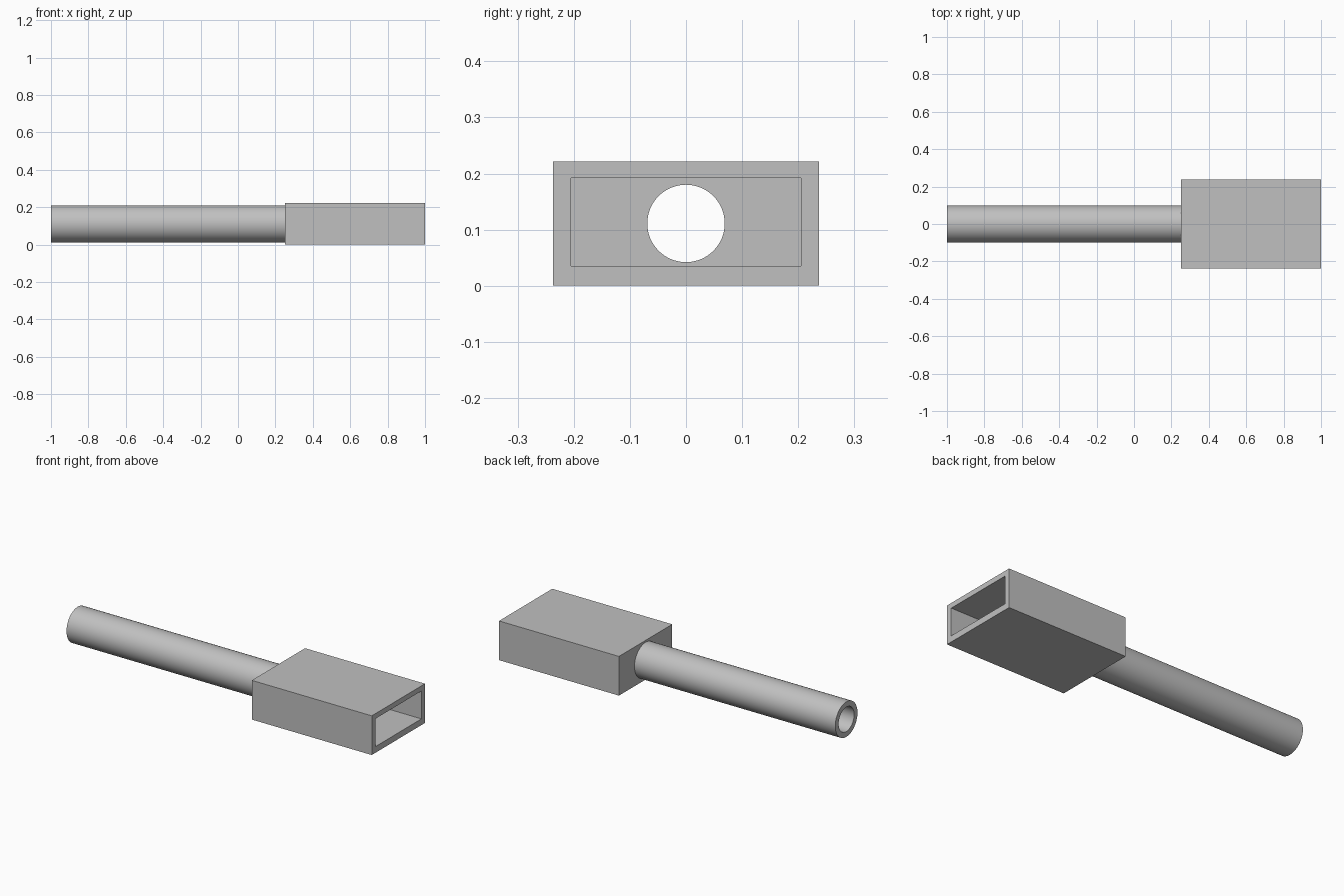
import bpy
from math import pi, radians

if "Cube" in bpy.data.objects:
    bpy.data.objects.remove(bpy.data.objects["Cube"], do_unlink=True)

AXIS_Z = 0.111
JOINT_X = 0.252
WALL = 0.032

grey = bpy.data.materials.new("plain grey")
grey.use_nodes = True
colour = (0.53, 0.53, 0.53, 1)
grey.diffuse_color = colour
grey.node_tree.nodes["Principled BSDF"].inputs["Base Color"].default_value = colour


def block(name, low, high):
    """Box between two corners."""
    centre = [(a + b) / 2 for a, b in zip(low, high)]
    bpy.ops.mesh.primitive_cube_add(size=1, location=centre)
    obj = bpy.context.object
    obj.name = name
    obj.scale = [b - a for a, b in zip(low, high)]
    bpy.ops.object.transform_apply(location=False, rotation=False, scale=True)
    obj.data.materials.append(grey)
    return obj


def rod(name, radius, start, end):
    """Cylinder along x."""
    bpy.ops.mesh.primitive_cylinder_add(
        vertices=64, radius=radius, depth=end - start,
        location=((start + end) / 2, 0, AXIS_Z), rotation=(0, pi / 2, 0))
    obj = bpy.context.object
    obj.name = name
    obj.data.materials.append(grey)
    return obj


def cut(target, cutter):
    """Subtract the cutter, then discard it."""
    cutter.hide_render = True
    mod = target.modifiers.new("cut", "BOOLEAN")
    mod.operation = "DIFFERENCE"
    mod.solver = "EXACT"
    mod.object = cutter
    bpy.ops.object.select_all(action="DESELECT")
    target.select_set(True)
    bpy.context.view_layer.objects.active = target
    bpy.ops.object.modifier_apply(modifier=mod.name)
    bpy.data.objects.remove(cutter, do_unlink=True)


# Rectangular socket, open at the left end, with a bore through its end wall
socket = block("socket_housing", (JOINT_X, -0.237, 0), (1, 0.237, 0.221))
cut(socket, block("pocket_cutter", (JOINT_X + WALL, -0.205, 0.035), (1.1, 0.205, 0.192)))
cut(socket, rod("wall_bore_cutter", 0.069, JOINT_X - 0.1, JOINT_X + 0.1))

# Hollow round handle
tube = rod("handle_tube", 0.099, -1, JOINT_X)
cut(tube, rod("tube_bore_cutter", 0.069, -1.1, JOINT_X + 0.1))

for obj in (socket, tube):
    bpy.ops.object.select_all(action="DESELECT")
    obj.select_set(True)
    bpy.context.view_layer.objects.active = obj
    bpy.ops.object.shade_smooth_by_angle(angle=radians(30))
